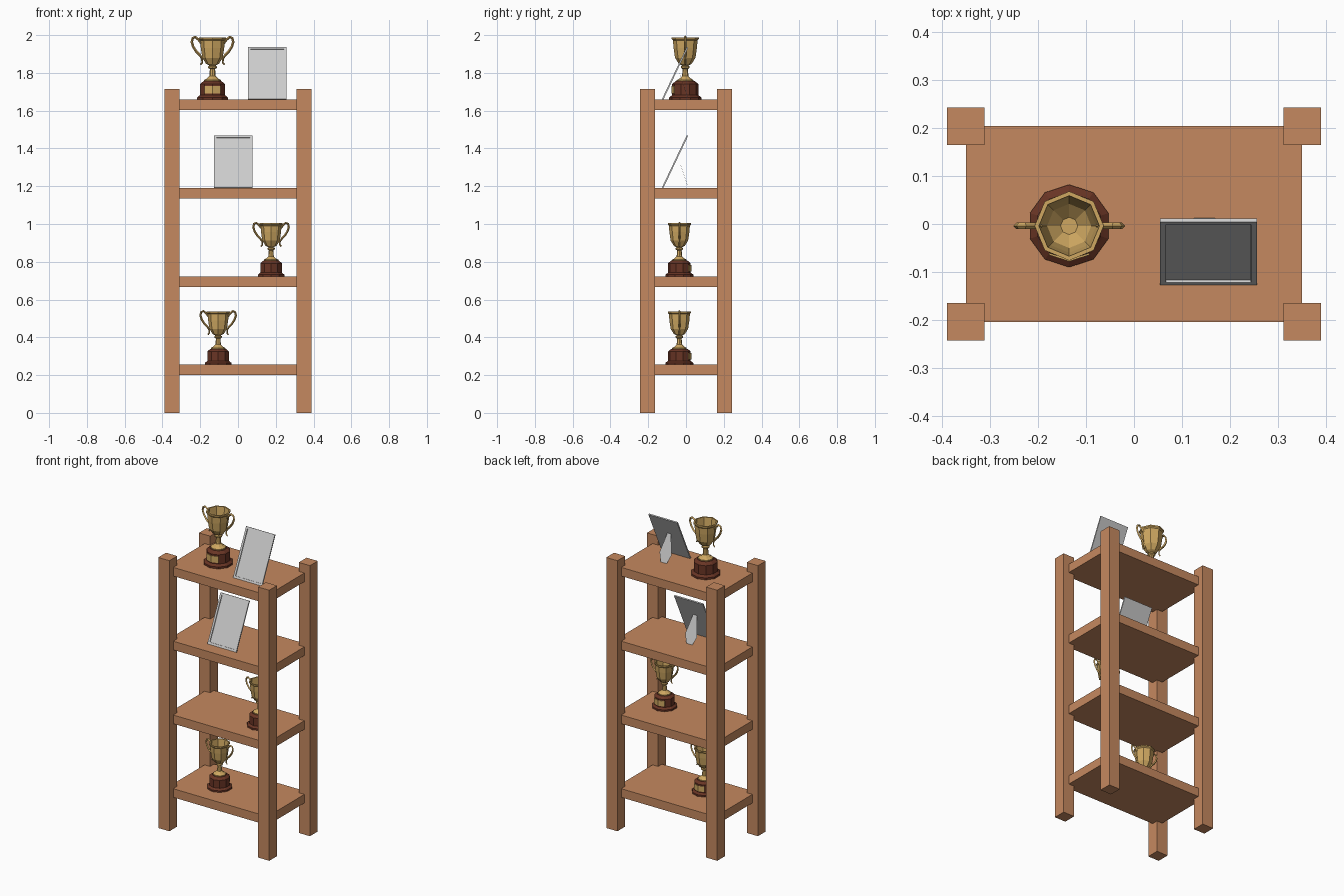
import bpy, bmesh
from math import pi, sin, cos, radians
from mathutils import Matrix

if "Cube" in bpy.data.objects:
    bpy.data.objects.remove(bpy.data.objects["Cube"])


def material(name, rgb):
    m = bpy.data.materials.new(name)
    m.diffuse_color = (*rgb, 1)
    m.use_nodes = True
    m.node_tree.nodes["Principled BSDF"].inputs["Base Color"].default_value = m.diffuse_color
    return m


WOOD = material("wood", (0.56, 0.25, 0.115))
GOLD = material("gold", (0.62, 0.39, 0.12))
DARK = material("dark_wood", (0.14, 0.035, 0.018))


def add(name, bm, mat=None, matrix=Matrix()):
    bmesh.ops.recalc_face_normals(bm, faces=bm.faces)
    me = bpy.data.meshes.new(name)
    bm.to_mesh(me)
    bm.free()
    ob = bpy.data.objects.new(name, me)
    bpy.context.collection.objects.link(ob)
    if mat:
        me.materials.append(mat)
    ob.matrix_world = matrix
    return ob


def box_bm(lo, hi):
    bm = bmesh.new()
    size = [b - a for a, b in zip(lo, hi)]
    mid = [(a + b) / 2 for a, b in zip(lo, hi)]
    bmesh.ops.create_cube(bm, size=1, matrix=Matrix.Translation(mid) @ Matrix.Diagonal((*size, 1)))
    return bm


def lathe(name, profile, sides, mat, matrix):
    # closed-ended turned shape with one corner pointing to -y
    bm = bmesh.new()
    rings = [[bm.verts.new((r * sin(2 * pi * i / sides), -r * cos(2 * pi * i / sides), z))
              for i in range(sides)] for r, z in profile]
    for a, b in zip(rings, rings[1:]):
        for i in range(sides):
            j = (i + 1) % sides
            bm.faces.new((a[i], a[j], b[j], b[i]))
    bm.faces.new(rings[0])
    bm.faces.new(rings[-1])
    return add(name, bm, mat, matrix)


BASE = [(.086, 0), (.086, .012), (.075, .02), (.07, .024), (.07, .082), (.064, .088), (.05, .098)]
CUP = [(.045, .096), (.045, .104), (.03, .112), (.017, .125), (.014, .162), (.023, .168),
       (.023, .176), (.016, .181), (.034, .19), (.054, .222), (.062, .275), (.065, .314),
       (.072, .321), (.072, .33), (.063, .33), (.056, .275), (.046, .228), (.018, .202)]
HANDLE = [(.06, .30), (.074, .318), (.091, .332), (.105, .326), (.110, .306), (.102, .28),
          (.086, .255), (.067, .236), (.055, .215), (.055, .196), (.064, .186)]


def trophy(tag, x, y, z, scale, turn):
    mw = Matrix.Translation((x, y, z)) @ Matrix.Rotation(turn, 4, 'Z') @ Matrix.Scale(scale, 4)
    lathe(tag + "_trophy_base", BASE, 10, DARK, mw)
    lathe(tag + "_trophy_cup", CUP, 8, GOLD, mw)
    # plaque bent over the two front facets
    bm = bmesh.new()
    cols = [[bm.verts.new((.071 * sin(a), -.071 * cos(a), h)) for h in (.032, .072)]
            for a in (-pi / 5, 0, pi / 5)]
    for a, b in zip(cols, cols[1:]):
        bm.faces.new((a[0], b[0], b[1], a[1]))
    plaque = add(tag + "_trophy_plaque", bm, GOLD, mw)
    sol = plaque.modifiers.new("thickness", 'SOLIDIFY')
    sol.thickness, sol.offset = .006, 0
    # pair of scrolled handles
    cu = bpy.data.curves.new(tag + "_trophy_handles", 'CURVE')
    cu.dimensions = '3D'
    cu.bevel_depth, cu.bevel_resolution, cu.use_fill_caps = .008, 0, True
    for side in (-1, 1):
        sp = cu.splines.new('POLY')
        sp.points.add(len(HANDLE) - 1)
        for p, (hx, hz) in zip(sp.points, HANDLE):
            p.co = (side * hx, 0, hz, 1)
            p.radius = .6 if hz < .22 else .85
        sp.use_smooth = False
    cu.materials.append(GOLD)
    ob = bpy.data.objects.new(tag + "_trophy_handles", cu)
    bpy.context.collection.objects.link(ob)
    ob.matrix_world = mw


def photo_frame(tag, x, z):
    # leaning frame with recessed picture panel
    bm = box_bm((-.101, -.008, 0), (.101, 0, .306))
    bm.normal_update()
    front = [f for f in bm.faces if f.normal.y < -.9]
    bmesh.ops.inset_region(bm, faces=front, thickness=.018)
    front_in = bmesh.ops.inset_region(bm, faces=front, thickness=.0005, depth=-.005)
    add(tag + "_photo_frame", bm, None,
        Matrix.Translation((x, -.12, z)) @ Matrix.Rotation(radians(-25.4), 4, 'X'))
    # thin easel leg behind
    bm = bmesh.new()
    half = [(.013, -.042, .165), (.042, -.005, .05), (.021, .013, 0)]
    pts = [(-w, y, h) for w, y, h in half] + [(w, y, h) for w, y, h in reversed(half)]
    bm.faces.new([bm.verts.new(p) for p in pts])
    add(tag + "_photo_frame_leg", bm, None, Matrix.Translation((x - .008, 0, z)))


# corner posts
for sx, side in ((-1, "left"), (1, "right")):
    for sy, end in ((-1, "front"), (1, "back")):
        cx, cy = sx * .35, sy * .204
        add(f"{end}_{side}_post",
            box_bm((cx - .039, cy - .039, 0), (cx + .039, cy + .039, 1.715)), WOOD)

# shelves
TOPS = [.255, .722, 1.19, 1.658]
for i, top in enumerate(TOPS):
    add(f"shelf_{i + 1}", box_bm((-.35, -.204, top - .055), (.35, .204, top)), WOOD)

# items on display
trophy("top", -.135, -.004, TOPS[3], 1, 0)
trophy("middle", .175, -.035, TOPS[1], .855, pi)
trophy("bottom", -.105, -.035, TOPS[0], .855, pi)
photo_frame("top", .155, TOPS[3])
photo_frame("lower", -.025, TOPS[2])
